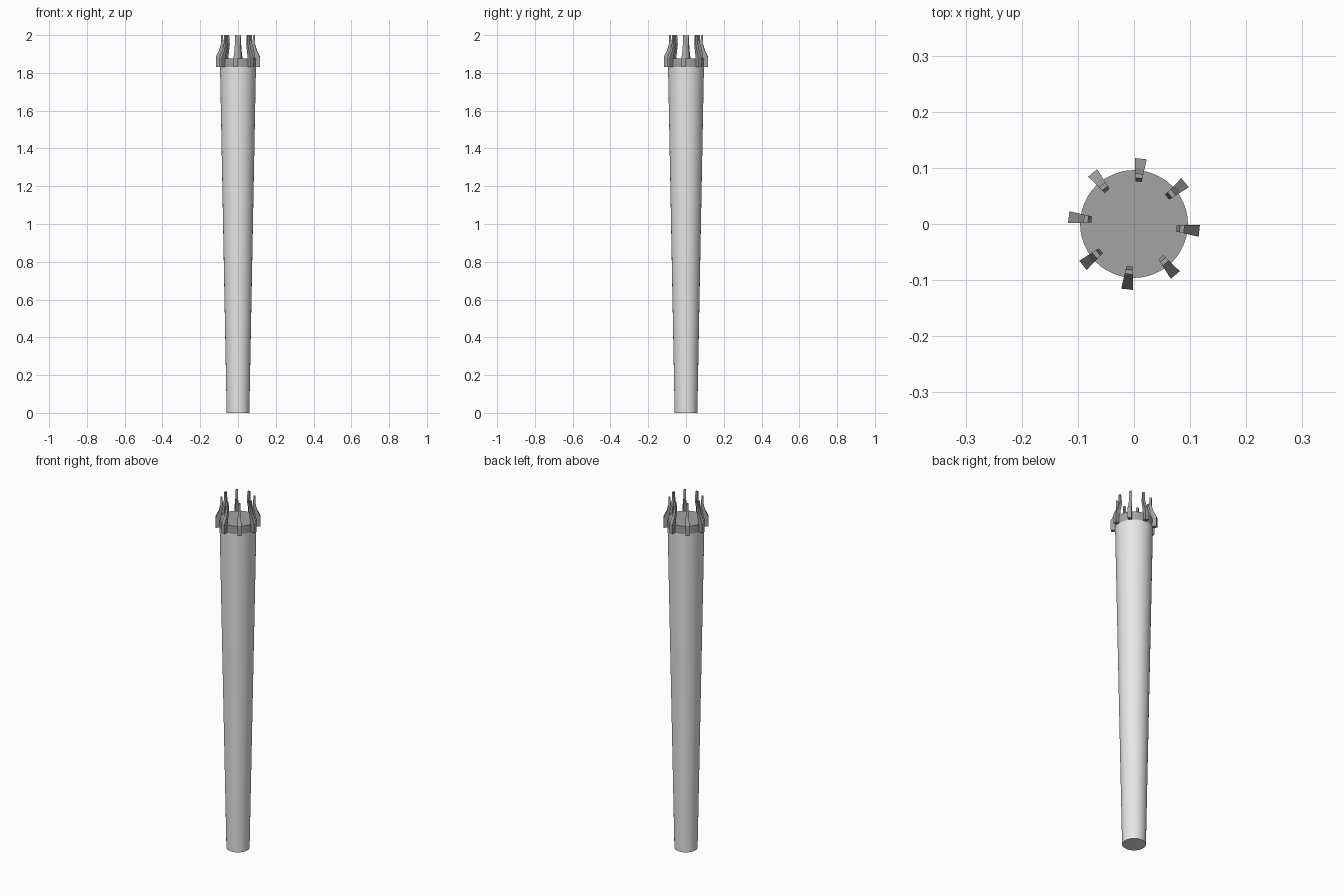
import bpy, bmesh, math
from mathutils import Matrix, Vector

cube = bpy.data.objects.get("Cube")
if cube:
    bpy.data.objects.remove(cube, do_unlink=True)


def material(name, value):
    mat = bpy.data.materials.new(name)
    mat.use_nodes = True
    colour = (value, value, value, 1)
    mat.diffuse_color = colour
    mat.node_tree.nodes["Principled BSDF"].inputs["Base Color"].default_value = colour
    return mat


light_grey = material("light grey", 0.8)
dark_grey = material("dark grey", 0.37)


def tapered_cylinder(name, z0, z1, r0, r1, mat):
    bpy.ops.mesh.primitive_cone_add(vertices=48, radius1=r0, radius2=r1,
                                    depth=z1 - z0, location=(0, 0, (z0 + z1) / 2))
    obj = bpy.context.object
    obj.name = name
    obj.data.materials.append(mat)
    bpy.ops.object.shade_smooth_by_angle(angle=math.radians(30))


# Tapered shaft and the dark band that caps it
tapered_cylinder("shaft", 0, 1.83, 0.06, 0.095, light_grey)
tapered_cylinder("crown_band", 1.83, 1.875, 0.095, 0.096, dark_grey)

# Prong side profile as (radius, height), outer edge up then inner edge down
PROFILE = [(0.117, 1.83), (0.117, 1.885), (0.1, 1.92), (0.09, 1.955), (0.09, 2.0),
           (0.082, 2.0), (0.076, 1.95), (0.085, 1.91), (0.09, 1.87), (0.09, 1.83)]


def prong(index):
    bm = bmesh.new()
    sides = []
    for side in (-1, 1):
        # Width narrows toward the axis
        sides.append([bm.verts.new((r, side * (0.0105 - 0.12 * (0.117 - r)), z))
                      for r, z in PROFILE])
    right, left = sides
    bm.faces.new(right)
    bm.faces.new(left[::-1])
    count = len(PROFILE)
    for i in range(count):
        j = (i + 1) % count
        bm.faces.new((right[j], right[i], left[i], left[j]))
    bmesh.ops.recalc_face_normals(bm, faces=bm.faces)
    turn = Matrix.Rotation(math.radians(45 * index - 6), 4, "Z")
    bmesh.ops.transform(bm, matrix=turn, verts=bm.verts)
    mesh = bpy.data.meshes.new("crown_prong")
    bm.to_mesh(mesh)
    bm.free()
    mesh.materials.append(dark_grey)
    obj = bpy.data.objects.new(f"crown_prong_{index + 1}", mesh)
    bpy.context.collection.objects.link(obj)


# Ring of eight prongs
for k in range(8):
    prong(k)
